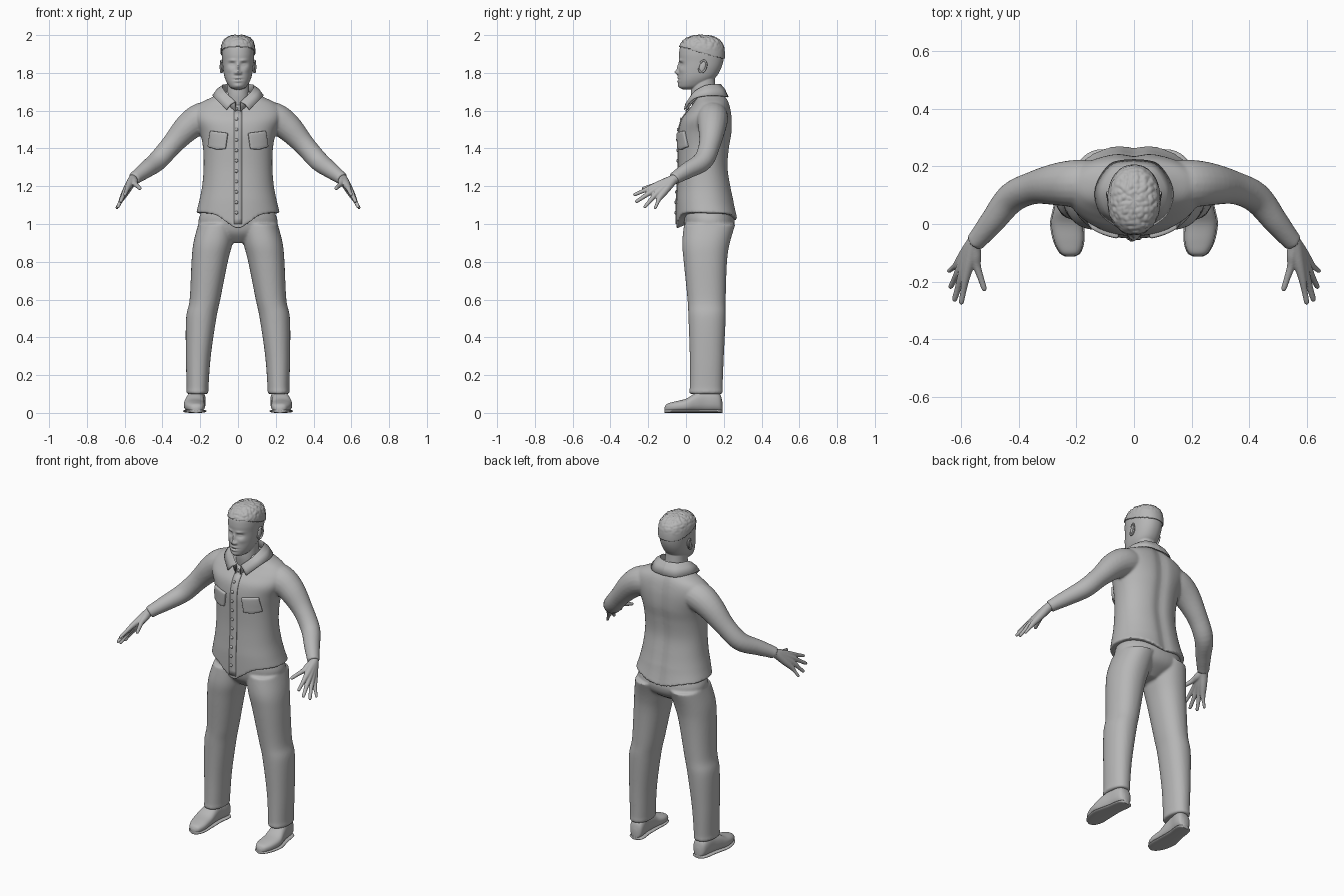
import bpy, bmesh, math
from mathutils import Vector, noise

if "Cube" in bpy.data.objects:
    bpy.data.objects.remove(bpy.data.objects["Cube"])

grey = bpy.data.materials.new("plain grey")
grey.use_nodes = True
grey.diffuse_color = (0.47, 0.47, 0.47, 1)
grey.node_tree.nodes["Principled BSDF"].inputs["Base Color"].default_value = (0.47, 0.47, 0.47, 1)


def spline(rows, n=8):
    """Catmull-Rom interpolation of rows of numbers."""
    out = []
    for i in range(len(rows) - 1):
        a, b, c, d = (rows[max(0, min(len(rows) - 1, i + k))] for k in (-1, 0, 1, 2))
        for j in range(n):
            t = j / n
            out.append(tuple(
                q + t * (r - p) / 2 + t * t * (2 * p - 5 * q + 4 * r - s) / 2
                + t ** 3 * (3 * q - p - 3 * r + s) / 2
                for p, q, r, s in zip(a, b, c, d)))
    return out + [tuple(rows[-1])]


def unit_ring(p, seg):
    for k in range(seg):
        a = 2 * math.pi * k / seg
        c, s = math.cos(a), math.sin(a)
        yield (math.copysign(abs(c) ** (2 / p), c), math.copysign(abs(s) ** (2 / p), s))


def skin(bm, rings):
    """Join closed rings into a capped solid."""
    vs = [[bm.verts.new(p) for p in r] for r in rings]
    n = len(vs[0])
    for a, b in zip(vs, vs[1:]):
        for k in range(n):
            bm.faces.new((a[k], a[(k + 1) % n], b[(k + 1) % n], b[k]))
    for r in (vs[0], vs[-1]):
        mid = bm.verts.new(sum((v.co for v in r), Vector()) / n)
        for k in range(n):
            bm.faces.new((r[k], r[(k + 1) % n], mid))


def stack(bm, rows, side=1, p=2.2, seg=48, warp=lambda x, y, z: (x, y, z)):
    """Horizontal sections: height, centre x, half width, front y, back y."""
    skin(bm, [[warp(side * (cx + w * c), (f + b) / 2 + (b - f) / 2 * s, z)
               for c, s in unit_ring(p, seg)] for z, cx, w, f, b in rows])


def tube(bm, rows, side=1, seg=20):
    """Round limb along a path of x, y, z, radius."""
    rows = spline(rows, 5)
    pts = [Vector(r[:3]) for r in rows]
    rings = []
    for i, r in enumerate(rows):
        t = pts[min(i + 1, len(pts) - 1)] - pts[max(i - 1, 0)]
        u = t.cross(Vector((1, 0, 1))).normalized()
        v = t.cross(u).normalized()
        ring = [pts[i] + (u * c + v * s) * r[3] for c, s in unit_ring(2, seg)]
        rings.append([(side * q.x, q.y, q.z) for q in ring])
    skin(bm, rings)


def finish(name, bm, voxel=0, smooth=0, mirror=False, thick=0, bevel=0):
    bmesh.ops.recalc_face_normals(bm, faces=bm.faces)
    me = bpy.data.meshes.new(name)
    bm.to_mesh(me)
    bm.free()
    ob = bpy.data.objects.new(name, me)
    bpy.context.scene.collection.objects.link(ob)
    me.materials.append(grey)
    bpy.ops.object.select_all(action="DESELECT")
    ob.select_set(True)
    bpy.context.view_layer.objects.active = ob
    bpy.ops.object.shade_smooth_by_angle(angle=math.radians(50))
    if voxel:
        m = ob.modifiers.new("merge", "REMESH")
        m.mode, m.voxel_size, m.use_smooth_shade = "VOXEL", voxel, True
    if smooth:
        m = ob.modifiers.new("soften", "SMOOTH")
        m.factor, m.iterations = 0.5, smooth
    if thick:
        m = ob.modifiers.new("thickness", "SOLIDIFY")
        m.thickness, m.offset = thick, 0
    if bevel:
        m = ob.modifiers.new("round", "BEVEL")
        m.width, m.segments = bevel, 2
    if mirror:
        ob.modifiers.new("mirror", "MIRROR")
    return ob


# Shirt: torso with curved hem, plus both sleeves
torso = spline([
    (1.06, 0, .222, -.05, .277), (1.12, 0, .206, -.05, .257), (1.2, 0, .19, -.045, .24),
    (1.3, 0, .182, -.04, .225), (1.4, 0, .185, -.04, .232), (1.48, 0, .2, -.04, .245),
    (1.55, 0, .228, -.025, .246), (1.6, 0, .232, .01, .24), (1.64, 0, .2, .04, .23),
    (1.67, 0, .14, .05, .215), (1.70, 0, .08, .04, .19)])


def hem(x, y, z):
    low = max(0, (1.13 - z) / 0.07)
    drop = .085 * math.exp(-(x / .09) ** 2) if y < .11 else .04 * math.exp(-(x / .13) ** 2)
    if y > .11:  # shallow groove along the spine
        y -= .012 * math.exp(-(x / .035) ** 2)
    return x, y, z - low * drop


def chest_y(x, z):
    _, _, w, f, b = min(torso, key=lambda r: abs(r[0] - z))
    return (f + b) / 2 - (b - f) / 2 * max(0, 1 - abs(x / w) ** 2.2) ** (1 / 2.2)


bm = bmesh.new()
stack(bm, torso, seg=72, warp=hem)
for side in (1, -1):
    tube(bm, [(.10, .14, 1.575, .075), (.19, .14, 1.56, .083), (.265, .138, 1.512, .074),
              (.35, .125, 1.42, .057), (.425, .09, 1.335, .053), (.49, .01, 1.285, .044),
              (.535, -.045, 1.252, .036), (.552, -.064, 1.238, .034)], side)
finish("shirt", bm, .007, 5)

# Front placket strip and buttons
bm = bmesh.new()
cols = [[bm.verts.new((x, chest_y(x, 1.0 + i * .03) - .002, 1.0 + i * .03)) for i in range(21)]
        for x in (-.022, 0, .022)]
for a, b in zip(cols, cols[1:]):
    for i in range(20):
        bm.faces.new((a[i], b[i], b[i + 1], a[i + 1]))
finish("placket", bm, thick=.006)

bm = bmesh.new()
for i in range(11):
    z = 1.06 + i * .055
    ret = bmesh.ops.create_uvsphere(bm, u_segments=12, v_segments=8, radius=.009)
    for v in ret["verts"]:
        v.co = Vector((v.co.x - .008, v.co.y * .7 + chest_y(0, z) - .005, v.co.z + z))
finish("buttons", bm)

# Chest pockets
bm = bmesh.new()
grid = []
for i in range(7):
    for j in range(7):
        u, v = i / 6 - .5, j / 6 - .5
        x, z = .105 + u * .092 - v * .012, 1.445 + v * .085 + u * .012
        if j == 0:
            z -= .008 * (1 - abs(2 * u))
        grid.append(bm.verts.new((x, chest_y(x, z) - .004, z)))
for i in range(6):
    for j in range(6):
        k = i * 7 + j
        bm.faces.new((grid[k], grid[k + 7], grid[k + 8], grid[k + 1]))
finish("chest_pockets", bm, mirror=True, thick=.02, bevel=.005)

# Collar: inner stand, folded top edge, pointed outer flap
top = spline([(0, .185, 1.737), (.06, .163, 1.737), (.085, .10, 1.73), (.068, .04, 1.695), (.014, .005, 1.645)], 5)
flap = spline([(0, .222, 1.672), (.08, .207, 1.675), (.132, .125, 1.68), (.118, .04, 1.662), (.06, -.008, 1.605)], 5)
bm = bmesh.new()
rows = []
for a, b in zip(top, flap):
    mid = (Vector(a) + Vector(b)) / 2 + Vector((0, 0, .008))
    rows.append([bm.verts.new(p) for p in ((a[0] * .93, a[1] - .004, a[2] - .05), a, mid, b)])
for a, b in zip(rows, rows[1:]):
    for k in range(3):
        bm.faces.new((a[k], b[k], b[k + 1], a[k + 1]))
finish("collar", bm, mirror=True, thick=.007)

# Trousers: two legs and the seat
bm = bmesh.new()
for side in (1, -1):
    stack(bm, spline([
        (.1, .215, .055, .02, .19), (.115, .215, .059, .017, .196), (.14, .214, .058, .02, .194),
        (.3, .21, .066, .02, .2), (.5, .195, .08, .013, .21), (.6, .175, .081, .008, .21),
        (.8, .15, .096, -.012, .217), (.9, .132, .104, -.02, .232), (1.0, .11, .1, -.01, .262)]), side)
stack(bm, spline([(.9, 0, .05, .05, .16), (.95, 0, .16, .005, .235), (1.0, 0, .207, -.01, .258),
                  (1.05, 0, .2, -.012, .25), (1.1, 0, .17, .0, .23)]))
finish("trousers", bm, .007, 5)

# Shoes with a slightly wider sole: y, centre x, half width, top
shoe = spline([(-.113, .222, .012, .03), (-.10, .222, .033, .048), (-.06, .226, .05, .06),
               (0, .232, .055, .075), (.05, .228, .05, .105), (.1, .222, .044, .12),
               (.15, .215, .044, .12), (.18, .212, .036, .10), (.192, .212, .015, .06)], 5)
for name, grow, low, cap in (("shoes", 0, .006, 1), ("shoe_soles", .004, 0, .018)):
    bm = bmesh.new()
    skin(bm, [[(cx + (w + grow) * c, y, low + (min(h, cap) - low) / 2 * (1 + s))
               for c, s in unit_ring(2.5, 32)] for y, cx, w, h in shoe])
    finish(name, bm, mirror=True)

# Hands: each finger runs from the wrist through its knuckle to the tip
bm = bmesh.new()
wrist = Vector((.556, -.066, 1.236))
fingers = [((.583, -.185, 1.193), (.600, -.279, 1.152), .0105),
           ((.598, -.182, 1.172), (.624, -.268, 1.115), .011),
           ((.608, -.165, 1.152), (.638, -.222, 1.086), .0105),
           ((.612, -.14, 1.138), (.644, -.165, 1.080), .009),
           ((.545, -.145, 1.212), (.517, -.232, 1.186), .011)]
for knuckle, tip, r in fingers:
    k, t = Vector(knuckle), Vector(tip)
    path = [(wrist - Vector((.02, -.025, -.015)), .024), (wrist, .025), (wrist.lerp(k, .55), .021),
            (k, .0145), (k.lerp(t, .5), r), (k.lerp(t, .9), r * .85), (t, r * .4)]
    tube(bm, [(*p, q) for p, q in path], seg=16)
finish("hands", bm, .0035, 3, mirror=True)

# Head: skull sections with facial features pushed in and out, and the neck
# Each feature: x, z, spread x, spread z, depth
face = [(0, 1.803, .011, .013, -.019), (0, 1.83, .008, .022, -.011), (.014, 1.80, .007, .008, -.009),
        (.032, 1.845, .017, .011, .013), (.032, 1.844, .012, .006, -.007), (.03, 1.866, .02, .007, -.006),
        (0, 1.774, .02, .006, -.007), (0, 1.756, .018, .006, -.008), (0, 1.765, .022, .003, .006),
        (0, 1.732, .022, .012, -.006), (.045, 1.815, .018, .014, -.004)]


def features(x, y, z):
    if y < .05:
        y += sum(d * math.exp(-((abs(x) - fx) / sx) ** 2 - ((z - fz) / sz) ** 2)
                 for fx, fz, sx, sz, d in face)
    return x, y, z


bm = bmesh.new()
stack(bm, spline([
    (1.713, 0, .018, -.018, .03), (1.724, 0, .042, -.034, .08), (1.75, 0, .06, -.04, .125),
    (1.78, 0, .072, -.04, .16), (1.82, 0, .079, -.038, .184), (1.86, 0, .083, -.036, .197),
    (1.90, 0, .086, -.037, .2), (1.94, 0, .083, -.03, .194), (1.97, 0, .07, -.008, .175),
    (1.988, 0, .047, .025, .14), (1.994, 0, .015, .06, .105)], 9), seg=120, warp=features)

# Hair: copy of the scalp above the hairline, raised and roughened
bmesh.ops.recalc_face_normals(bm, faces=bm.faces)
bm.normal_update()
hair = bm.copy()
scalp = lambda co: co.z > 1.937 - max(0, co.y) * .3 - abs(co.x) * .1
bmesh.ops.delete(hair, geom=[v for v in hair.verts if not scalp(v.co)], context="VERTS")
for v in hair.verts:
    rough = max(0, min(1, (v.co.z - 1.91) / .05))
    v.co += v.normal * (.003 + rough * .005 * noise.noise(v.co * 75))
finish("hair", hair, thick=.006)

stack(bm, spline([(1.62, 0, .066, .035, .165), (1.68, 0, .061, .026, .162),
                  (1.74, 0, .058, .03, .155), (1.80, 0, .055, .045, .15)]))
finish("head", bm, .003, 2)

# Ears: flat lobe with a raised rim
bm = bmesh.new()
ret = bmesh.ops.create_uvsphere(bm, u_segments=20, v_segments=12, radius=1)
for v in ret["verts"]:
    v.co = Vector((.083 + v.co.x * .008, .088 + v.co.y * .018 + v.co.z * .006, 1.832 + v.co.z * .031))
rim = [(.088 + .004 * math.sin(a), .088 + .019 * math.sin(a) + .006 * math.cos(a), 1.834 + .031 * math.cos(a), .005)
       for a in (i * math.pi / 6 - .9 for i in range(11))]
tube(bm, rim, seg=10)
finish("ears", bm, mirror=True)
